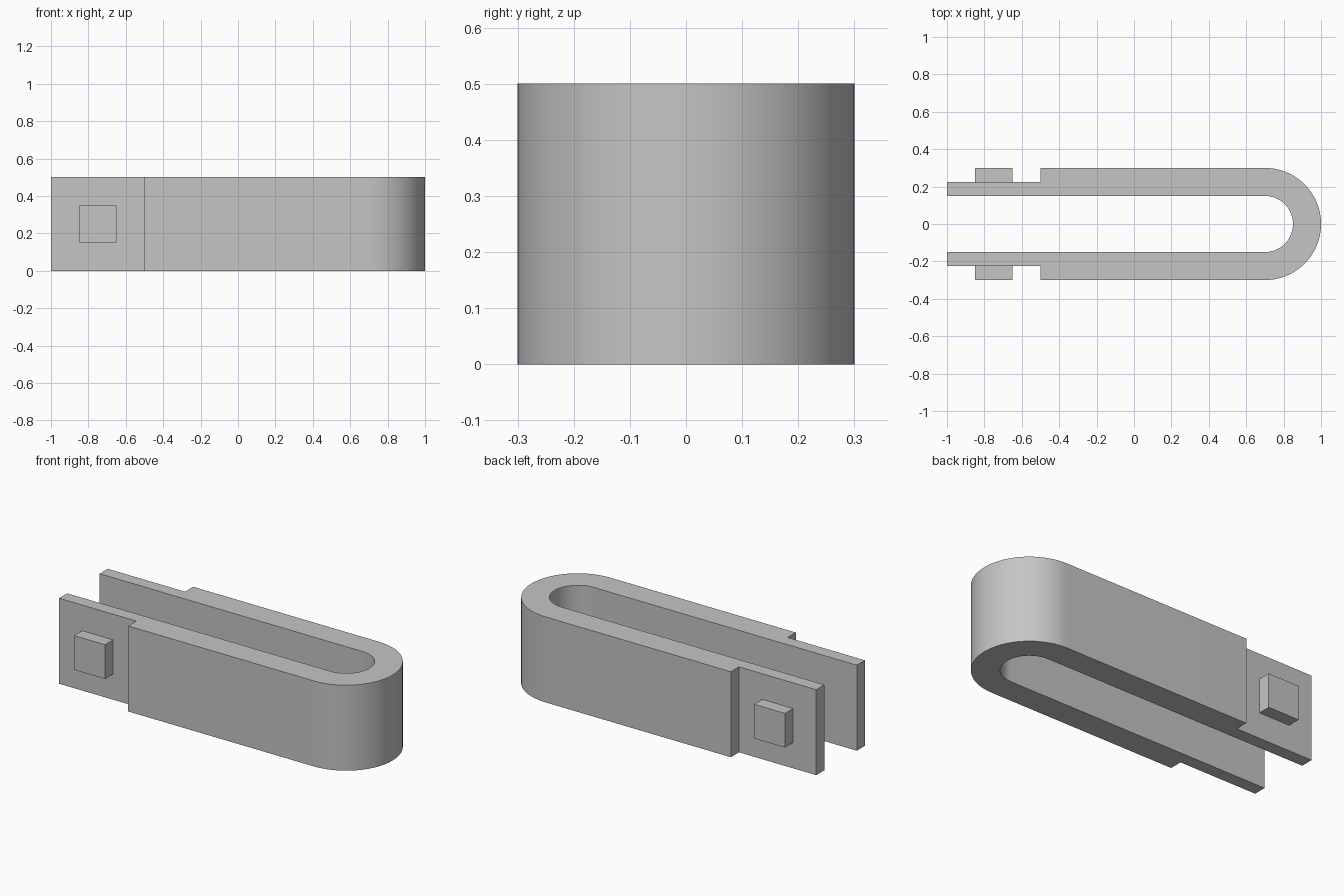
import bpy
import bmesh
from math import sin, cos, pi, radians

default = bpy.data.objects.get("Cube")
if default:
    bpy.data.objects.remove(default, do_unlink=True)

# Dimensions
HEIGHT = 0.5
OUTER, INNER, TONGUE = 0.3, 0.15, 0.225   # half widths across the clip
BEND_X, STEP_X, END_X = 0.7, -0.5, -1.0
SEGMENTS = 48

# Single flat colour
grey = bpy.data.materials.new("plain grey")
grey.use_nodes = True
colour = (0.56, 0.56, 0.56, 1)
grey.diffuse_color = colour
grey.node_tree.nodes["Principled BSDF"].inputs["Base Color"].default_value = colour


def add_object(name, bm):
    bmesh.ops.recalc_face_normals(bm, faces=bm.faces)
    mesh = bpy.data.meshes.new(name)
    bm.to_mesh(mesh)
    bm.free()
    mesh.materials.append(grey)
    obj = bpy.data.objects.new(name, mesh)
    bpy.context.collection.objects.link(obj)
    return obj


def bend(radius):
    """Half circle from the front arm round to the back arm."""
    angles = [-pi / 2 + pi * i / SEGMENTS for i in range(SEGMENTS + 1)]
    return [(BEND_X + radius * cos(a), radius * sin(a)) for a in angles]


# U-shaped clip body with thinned tongues at the open end
outline = [(END_X, -TONGUE), (STEP_X, -TONGUE), (STEP_X, -OUTER)]
outline += bend(OUTER)
outline += [(STEP_X, OUTER), (STEP_X, TONGUE), (END_X, TONGUE), (END_X, INNER)]
outline += reversed(bend(INNER))
outline += [(END_X, -INNER)]

bm = bmesh.new()
base = bm.faces.new([bm.verts.new((x, y, 0)) for x, y in outline])
top = bmesh.ops.extrude_face_region(bm, geom=[base], use_keep_orig=True)["geom"]
bmesh.ops.translate(bm, vec=(0, 0, HEIGHT),
                    verts=[v for v in top if isinstance(v, bmesh.types.BMVert)])
body = add_object("clip_body", bm)
bpy.ops.object.select_all(action='DESELECT')
body.select_set(True)
bpy.context.view_layer.objects.active = body
bpy.ops.object.shade_smooth_by_angle(angle=radians(30))

# Square catch on the outside of each tongue
for name, side in (("front_catch", -1), ("back_catch", 1)):
    bm = bmesh.new()
    bmesh.ops.create_cube(bm, size=1)
    bmesh.ops.scale(bm, vec=(0.2, OUTER - TONGUE, 0.2), verts=bm.verts)
    bmesh.ops.translate(bm, vec=(-0.75, side * (OUTER + TONGUE) / 2, HEIGHT / 2),
                        verts=bm.verts)
    add_object(name, bm)
